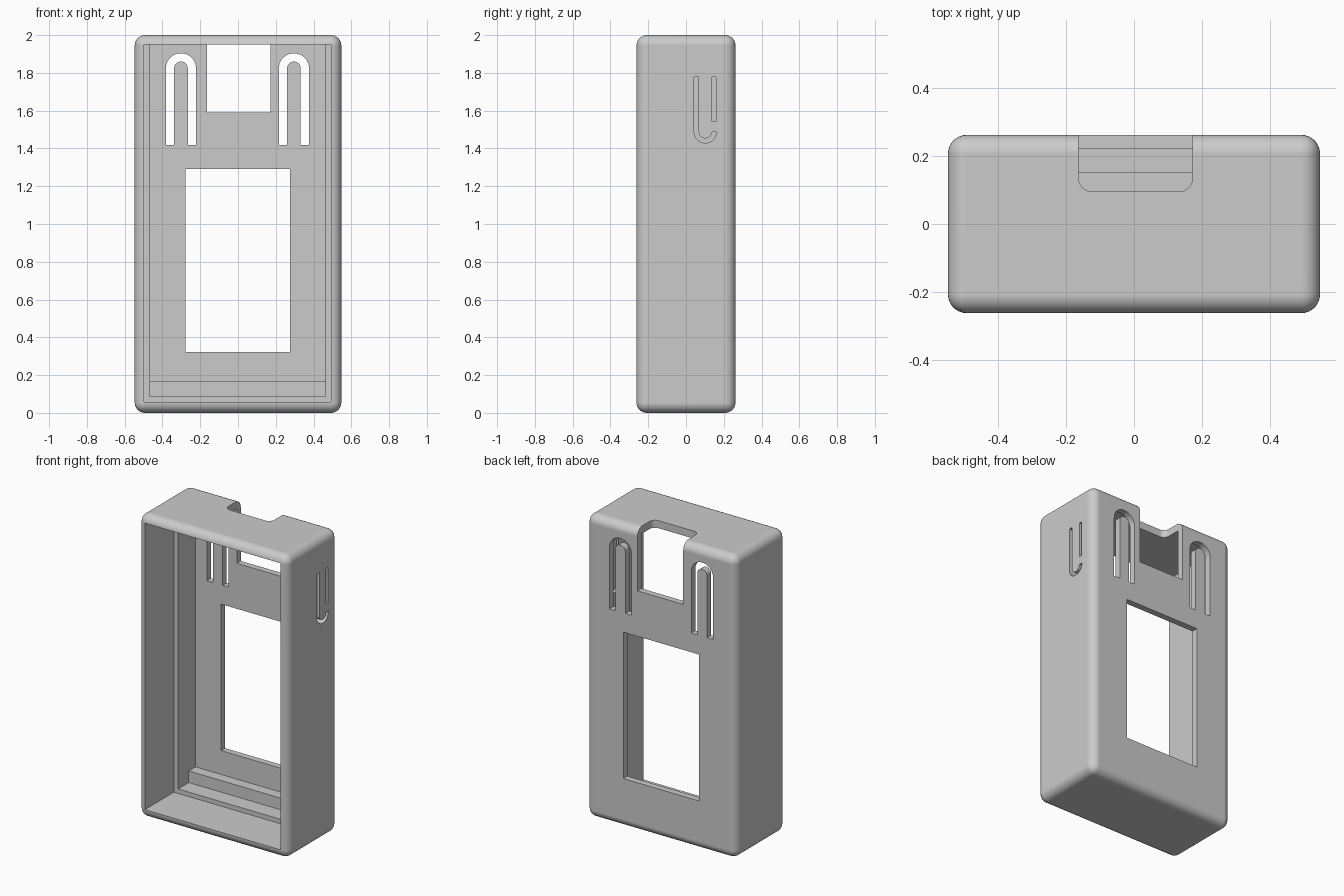
import bpy, bmesh, math

cube = bpy.data.objects.get("Cube")
if cube:
    bpy.data.objects.remove(cube, do_unlink=True)

grey = bpy.data.materials.new("plain grey")
grey.use_nodes = True
COLOUR = (0.6, 0.6, 0.6, 1)
grey.diffuse_color = COLOUR
grey.node_tree.nodes["Principled BSDF"].inputs["Base Color"].default_value = COLOUR


def prism(name, outline, axis, lo, hi):
    """Extrude a 2D outline along an axis; the outline uses the other two axes in order."""
    place = {"x": lambda a, b, t: (t, a, b),
             "y": lambda a, b, t: (a, t, b),
             "z": lambda a, b, t: (a, b, t)}[axis]
    bm = bmesh.new()
    ends = [[bm.verts.new(place(a, b, t)) for a, b in outline] for t in (lo, hi)]
    bm.faces.new(ends[0])
    bm.faces.new(ends[1])
    n = len(outline)
    for i in range(n):
        j = (i + 1) % n
        bm.faces.new((ends[0][i], ends[0][j], ends[1][j], ends[1][i]))
    bmesh.ops.recalc_face_normals(bm, faces=bm.faces)
    mesh = bpy.data.meshes.new(name)
    bm.to_mesh(mesh)
    bm.free()
    mesh.materials.append(grey)
    obj = bpy.data.objects.new(name, mesh)
    bpy.context.collection.objects.link(obj)
    return obj


def rect(a0, a1, b0, b1):
    return [(a0, b0), (a1, b0), (a1, b1), (a0, b1)]


def arc(ca, cb, r, start, end, steps=20):
    angles = [math.radians(start + (end - start) * i / steps) for i in range(steps + 1)]
    return [(ca + r * math.cos(t), cb + r * math.sin(t)) for t in angles]


# Rounded outer case
case = prism("case", rect(-0.547, 0.547, -0.262, 0.262), "z", 0, 2)
bevel = case.modifiers.new("rounding", "BEVEL")
bevel.width = 0.055
bevel.segments = 8

# Stepped cavity, open at the front
cavity = [(-0.4, 0.088), (0.15, 0.088), (0.15, 0.165),
          (0.22, 0.165), (0.22, 1.95), (-0.4, 1.95)]
cutters = [
    prism("inner_cavity", cavity, "x", -0.465, 0.462),
    prism("front_recess", rect(-0.497, 0.493, 0.058, 1.95), "y", -0.4, 0.04),
    prism("back_window", rect(-0.278, 0.275, 0.323, 1.29), "y", 0.1, 0.4),
]

# Notch through the top and back, with rounded inner corners
L, R, F, RAD = -0.163, 0.172, 0.095, 0.04
notch = ([(R, 0.4), (L, 0.4)]
         + arc(L + RAD, F + RAD, RAD, 180, 270, 8)
         + arc(R - RAD, F + RAD, RAD, 270, 360, 8))
cutters.append(prism("top_notch", notch, "z", 1.59, 2.2))

# Arched slots that leave a tongue on each side of the back
for side, cx in (("right", -0.302), ("left", 0.296)):
    arch = ([(cx + 0.08, 1.417)] + arc(cx, 1.824, 0.08, 0, 180)
            + [(cx - 0.08, 1.417), (cx - 0.036, 1.417)]
            + arc(cx, 1.824, 0.036, 180, 0) + [(cx + 0.036, 1.417)])
    cutters.append(prism(side + "_tongue_slot", arch, "y", 0.1, 0.4))

# Hook-shaped slot and short straight slot through the left wall
CY, CZ = 0.102, 1.488
hook = ([(CY - 0.059, 1.777)] + arc(CY, CZ, 0.059, 180, 360)
        + arc(CY, CZ, 0.035, 360, 180) + [(CY - 0.035, 1.777)])
cutters.append(prism("hook_slot", hook, "x", 0.4, 0.7))
cutters.append(prism("straight_slot", rect(0.137, 0.16, 1.543, 1.777), "x", 0.4, 0.7))

for cutter in cutters:
    cutter.hide_render = True
    cut = case.modifiers.new(cutter.name, "BOOLEAN")
    cut.operation = "DIFFERENCE"
    cut.solver = "EXACT"
    cut.object = cutter

# Apply the cuts, then shade the rounded edges smooth
bpy.ops.object.select_all(action="DESELECT")
case.select_set(True)
bpy.context.view_layer.objects.active = case
for modifier in list(case.modifiers):
    bpy.ops.object.modifier_apply(modifier=modifier.name)
for cutter in cutters:
    bpy.data.objects.remove(cutter, do_unlink=True)
bpy.ops.object.shade_smooth_by_angle(angle=math.radians(30))
normals = case.modifiers.new("flat_sides", "WEIGHTED_NORMAL")
normals.keep_sharp = True
